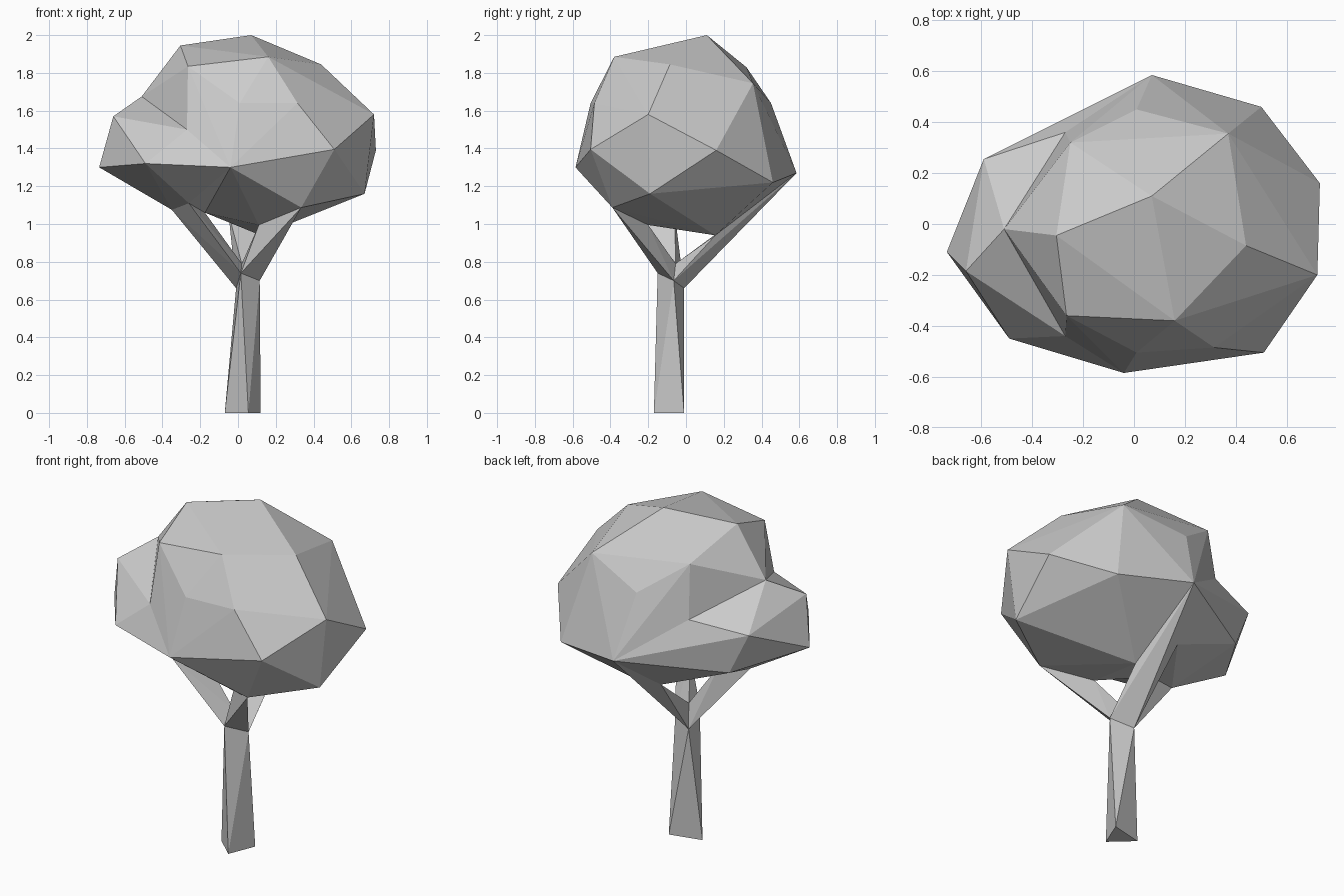
import bpy, bmesh
from mathutils import Vector

if "Cube" in bpy.data.objects:
    bpy.data.objects.remove(bpy.data.objects["Cube"])

# Corner points of the foliage facets
fol = {k: Vector(v) for k, v in dict(
    A=(.07, .585, 1.27), B=(.5, .46, 1.22), C=(.73, .16, 1.39), D=(.72, -.2, 1.58),
    E=(.51, -.505, 1.395), F=(-.04, -.585, 1.3), G=(-.49, -.45, 1.32), H=(-.735, -.11, 1.3),
    I=(-.59, .255, 1.47), J=(-.27, .36, 1.52), K=(-.51, -.02, 1.675), L=(-.305, -.045, 1.945),
    M=(.07, .11, 2), N=(.37, .355, 1.745), O=(.44, -.085, 1.845), P=(.16, -.38, 1.885),
    Q=(-.265, -.36, 1.835), R=(-.27, -.44, 1.5), S=(-.66, -.185, 1.57), T=(.315, -.485, 1.64),
    U=(.01, -.505, 1.64), V=(.01, .45, 1.64), W=(-.25, .32, 1.83), X=(.67, -.19, 1.16),
    Y=(-.48, .28, 1.23),
    # underside corners where the branches enter
    a=(-.35, -.1, 1.075), b=(.335, -.39, 1.087), c=(.11, -.2, .995), d=(-.05, .305, 1.055),
    e=(.12, .155, .94), f=(-.26, -.25, 1.11), g=(-.175, -.06, 1.06)).items()}

# Trunk: base triangle (1-3), top triangle (4-6), crotch (7)
wood = {k: Vector(v) for k, v in {
    '1': (.055, -.17, 0), '2': (.12, -.01, 0), '3': (-.07, -.055, 0),
    '4': (.015, -.15, .74), '5': (.115, -.065, .7), '6': (-.01, -.01, .66),
    '7': (.02, -.055, .79)}.items()}
pts = {**fol, **wood}


def finish(name, bm):
    bmesh.ops.recalc_face_normals(bm, faces=bm.faces[:])
    me = bpy.data.meshes.new(name)
    bm.to_mesh(me)
    bm.free()
    ob = bpy.data.objects.new(name, me)
    bpy.context.collection.objects.link(ob)


def hull(keys):
    bm = bmesh.new()
    for k in keys:
        bm.verts.new(pts[k])
    bmesh.ops.convex_hull(bm, input=bm.verts[:])
    bmesh.ops.delete(bm, geom=[v for v in bm.verts if not v.link_faces], context='VERTS')
    bmesh.ops.recalc_face_normals(bm, faces=bm.faces[:])
    return bm


def buried(bm, planes):
    return [f for f in bm.faces
            if all((f.calc_center_median() - p).dot(n) < -.008 for p, n in planes)]


def polys(name, faces):
    bm = bmesh.new()
    vs = {k: bm.verts.new(pts[k]) for k in sorted(set(''.join(faces)))}
    for f in faces:
        bm.faces.new([vs[k] for k in f])
    finish(name, bm)


# Foliage: main crown and the left lobe, hidden inner facets removed
crown = hull('ABCDEFJKLMNOPQRTUVWXbcdeg')
lobe = hull('AFGHIJKRSYadfg')
planes = [[(f.verts[0].co.copy(), f.normal.copy()) for f in bm.faces] for bm in (crown, lobe)]
for name, bm, other in (('main_crown', crown, planes[1]), ('left_lobe', lobe, planes[0])):
    bmesh.ops.delete(bm, geom=buried(bm, other), context='FACES')
    finish(name, bm)

# Three-sided trunk
polys('trunk', ['125', '154', '236', '265', '314', '346', '321'])

# Branches running from the trunk top into the foliage
polys('right_branch', ['45b', '5cb', '57c', '74c', '4bc'])
polys('left_branch', ['46a', '4af', '67g', '6ga', '47f', '7gf'])
polys('back_branch', ['56A', '5Ae', '6dA', '67d', '7ed', '75e'])
